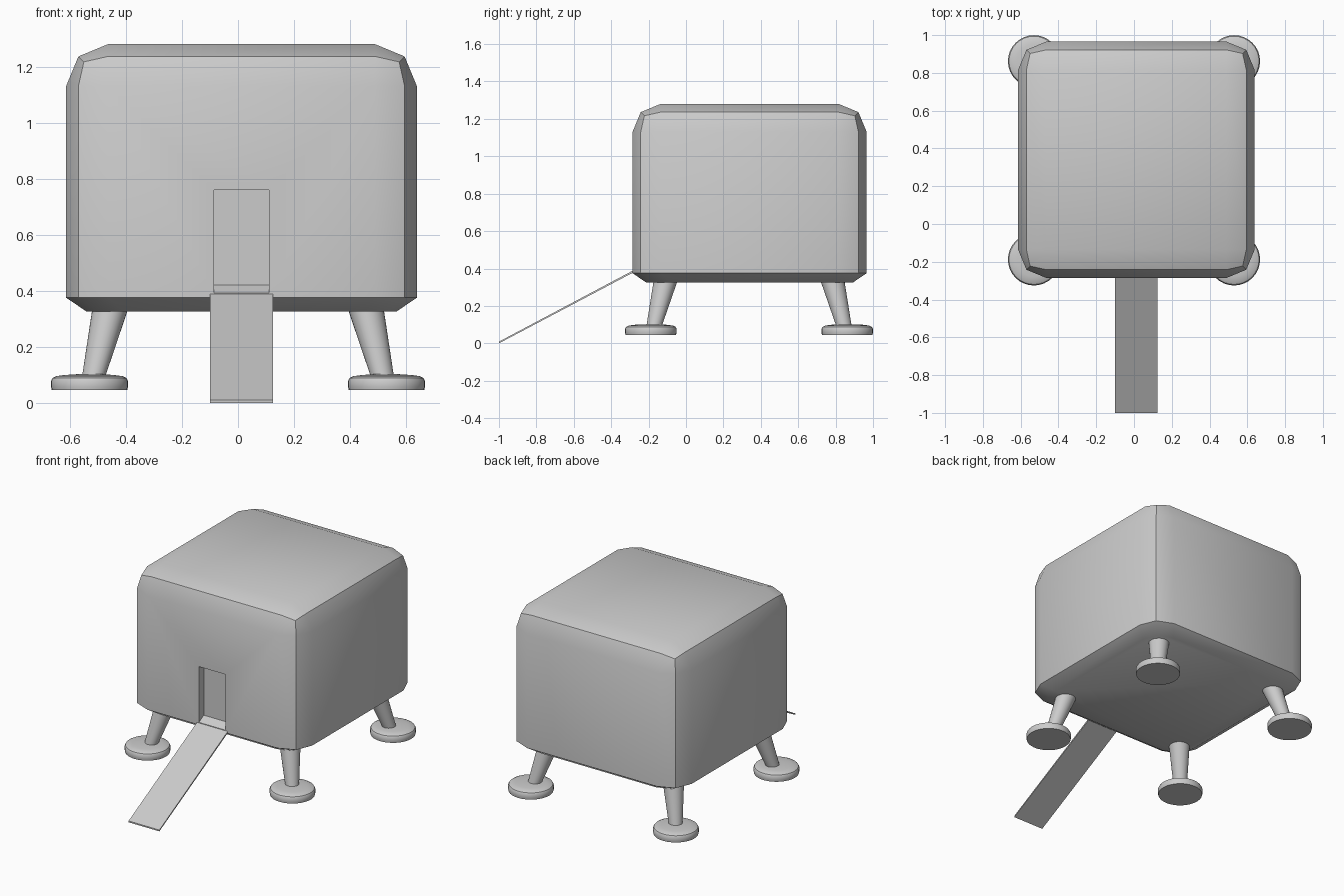
import bpy, bmesh, math
from mathutils import Vector, Matrix

if "Cube" in bpy.data.objects:
    bpy.data.objects.remove(bpy.data.objects["Cube"])

CX, CY, HALF = 0.0125, 0.34, 0.626      # pod centre and half width
WALL_BOTTOM, TOP, FLOOR = 0.375, 1.28, 0.325
SIDES = 32


def finish(bm, name):
    bmesh.ops.recalc_face_normals(bm, faces=bm.faces[:])
    mesh = bpy.data.meshes.new(name)
    bm.to_mesh(mesh)
    bm.free()
    ob = bpy.data.objects.new(name, mesh)
    bpy.context.collection.objects.link(ob)
    return ob


def smooth(ob):
    bpy.ops.object.select_all(action='DESELECT')
    ob.select_set(True)
    bpy.context.view_layer.objects.active = ob
    bpy.ops.object.shade_smooth_by_angle(angle=math.radians(32))


def side_prism(name, yz, x0, x1):
    """Extrude a y-z outline along x."""
    bm = bmesh.new()
    face = bm.faces.new([bm.verts.new((x0, y, z)) for y, z in yz])
    ext = bmesh.ops.extrude_face_region(bm, geom=[face])
    verts = [v for v in ext['geom'] if isinstance(v, bmesh.types.BMVert)]
    bmesh.ops.translate(bm, verts=verts, vec=(x1 - x0, 0, 0))
    return finish(bm, name)


def ring_stack(name, rings):
    """Closed solid through circles given as (centre x, y, z, radius)."""
    bm = bmesh.new()
    loops = []
    for x, y, z, r in rings:
        loops.append([bm.verts.new((x + r * math.cos(a), y + r * math.sin(a), z))
                      for a in (2 * math.pi * i / SIDES for i in range(SIDES))])
    for lo, hi in zip(loops, loops[1:]):
        for i in range(SIDES):
            j = (i + 1) % SIDES
            bm.faces.new((lo[i], lo[j], hi[j], hi[i]))
    bm.faces.new(loops[0])
    bm.faces.new(loops[-1])
    ob = finish(bm, name)
    smooth(ob)
    return ob


# Pod: box with two-step bevels on the upright and top edges
bm = bmesh.new()
bmesh.ops.create_cube(bm, size=1, matrix=Matrix.Translation((CX, CY, (WALL_BOTTOM + TOP) / 2))
                      @ Matrix.Diagonal((2 * HALF, 2 * HALF, TOP - WALL_BOTTOM, 1)))
edges = [e for e in bm.edges if max(v.co.z for v in e.verts) > 1]
bmesh.ops.bevel(bm, geom=edges, offset=0.15, offset_type='OFFSET', segments=2,
                profile=0.5, affect='EDGES')
# Tapered underside
bm.normal_update()
base = min(bm.faces, key=lambda f: f.calc_center_median().z)
ext = bmesh.ops.extrude_face_region(bm, geom=[base])
bmesh.ops.delete(bm, geom=[base] if base.is_valid else [], context='FACES_ONLY')
for v in [g for g in ext['geom'] if isinstance(g, bmesh.types.BMVert)]:
    v.co.x = CX + (v.co.x - CX) * 0.882
    v.co.y = CY + (v.co.y - CY) * 0.882
    v.co.z = FLOOR
pod = finish(bm, "pod_body")

# Door recess with a sill sloping like the ramp
front = CY - HALF
back = front + 0.05
cutter = side_prism("door_cutter", [(front - 0.01, 0.386), (back, 0.42), (back, 0.76),
                                    (front - 0.01, 0.76)], -0.085, 0.11)
cutter.hide_render = True
mod = pod.modifiers.new("door", 'BOOLEAN')
mod.operation = 'DIFFERENCE'
mod.solver = 'EXACT'
mod.object = cutter
bpy.context.view_layer.objects.active = pod
bpy.ops.object.modifier_apply(modifier=mod.name)
bpy.data.objects.remove(cutter)
smooth(pod)

# Ramp
side_prism("ramp", [(-1.0, 0.0), (front + 0.01, 0.382), (front + 0.006, 0.391), (-1.0, 0.009)],
           -0.10, 0.125)

# Splayed legs and round feet
for sx, xname in ((-1, "left"), (1, "right")):
    for sy, yname in ((-1, "front"), (1, "back")):
        tag = f"{yname}_{xname}"
        cy = CY - 0.003
        fx, fy = sx * 0.53, cy + sy * 0.525
        ring_stack(f"{tag}_leg", [(sx * 0.516, cy + sy * 0.508, 0.09, 0.041),
                                  (sx * 0.456, cy + sy * 0.446, 0.335, 0.064)])
        ring_stack(f"{tag}_foot", [(fx, fy, 0.045, 0.135), (fx, fy, 0.057, 0.1375),
                                   (fx, fy, 0.078, 0.1375), (fx, fy, 0.088, 0.132),
                                   (fx, fy, 0.095, 0.118), (fx, fy, 0.099, 0.09),
                                   (fx, fy, 0.102, 0.045)])
